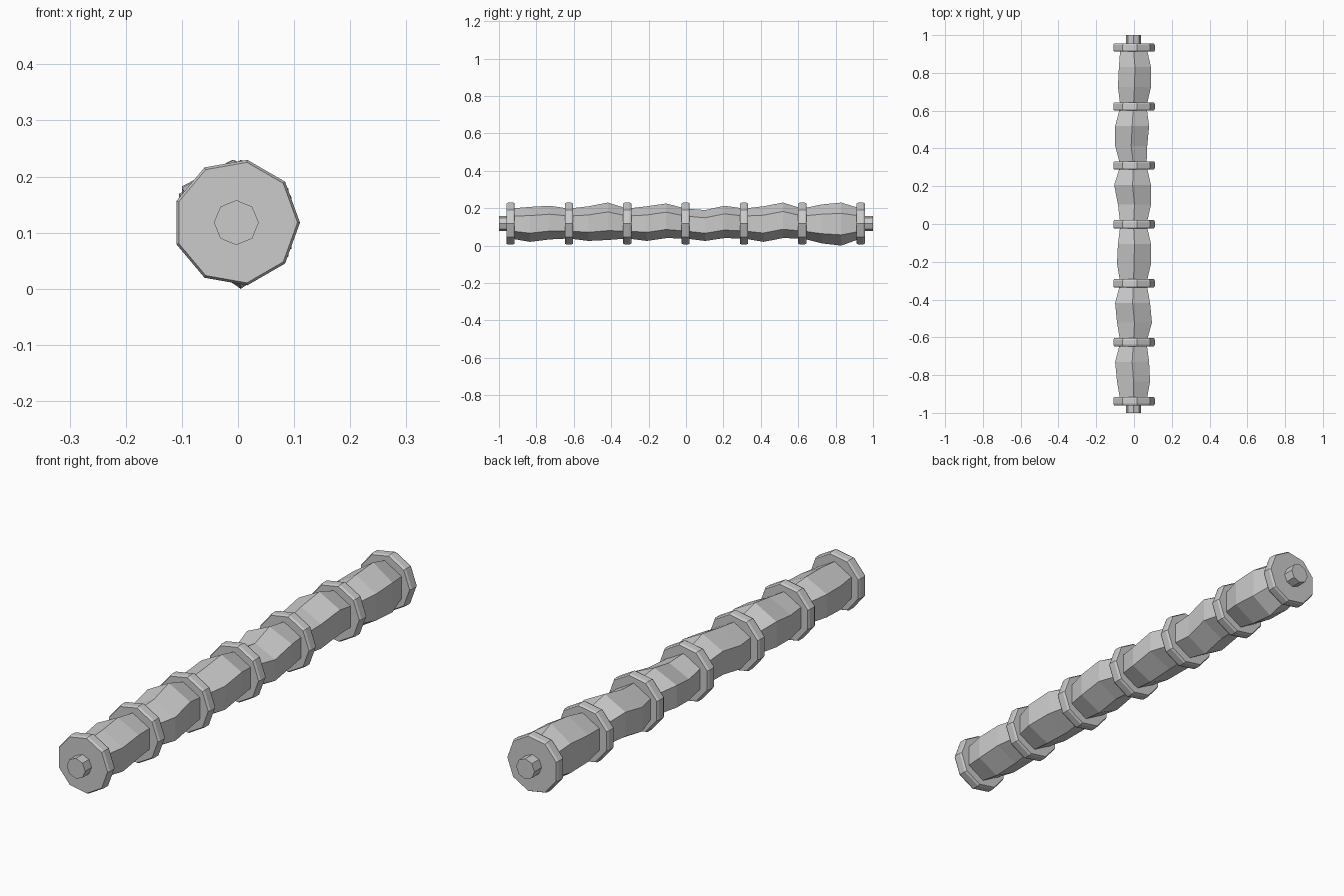
import bpy
import bmesh
from math import cos, sin, radians, pi

if "Cube" in bpy.data.objects:
    bpy.data.objects.remove(bpy.data.objects["Cube"], do_unlink=True)

stone = bpy.data.materials.new("light_grey")
stone.use_nodes = True
GREY = (0.6, 0.6, 0.6, 1)
stone.diffuse_color = GREY
stone.node_tree.nodes["Principled BSDF"].inputs["Base Color"].default_value = GREY

AXIS_X, AXIS_Z = -0.003, 0.118
SPACING, FIRST = 0.312, -0.938
COLLAR_WIDTH = 0.044


def loft(name, sides, start_angle, sections):
    """Capped prism along y; each section is (y, centre x, centre z, radius x, radius z)."""
    bm = bmesh.new()
    loops = []
    for y, cx, cz, rx, rz in sections:
        angles = [start_angle + 2 * pi * i / sides for i in range(sides)]
        loops.append([bm.verts.new((cx + rx * cos(a), y, cz + rz * sin(a))) for a in angles])
    for a, b in zip(loops, loops[1:]):
        for i in range(sides):
            j = (i + 1) % sides
            bm.faces.new((a[i], a[j], b[j], b[i]))
    bm.faces.new(loops[0])
    bm.faces.new(loops[-1])
    bmesh.ops.recalc_face_normals(bm, faces=bm.faces[:])
    mesh = bpy.data.meshes.new(name)
    bm.to_mesh(mesh)
    bm.free()
    mesh.materials.append(stone)
    obj = bpy.data.objects.new(name, mesh)
    bpy.context.collection.objects.link(obj)
    return obj


def round_section(y, radius):
    return (y, AXIS_X, AXIS_Z, radius, radius)


# Thin octagonal core poking out of both ends
loft("core_shaft", 8, 0, [round_section(-1, 0.04), round_section(1, 0.04)])

# Nine-sided collars with chamfered rims
for n in range(7):
    y = FIRST + n * SPACING
    half = COLLAR_WIDTH / 2
    loft(f"collar_{n + 1}", 9, 0, [
        round_section(y - half, 0.109), round_section(y - half * 0.6, 0.1135),
        round_section(y + half * 0.6, 0.1135), round_section(y + half, 0.109)])

# Irregular hexagonal grips: left, right, bottom and top of the two swollen loops
BULGES = [
    ((-.09, .085, .02, .207), (-.10, .08, .033, .213)),
    ((-.09, .095, .025, .21), (-.10, .085, .03, .23)),
    ((-.09, .09, .025, .21), (-.085, .09, .04, .225)),
    ((-.085, .09, .025, .19), (-.105, .09, .04, .213)),
    ((-.10, .07, .02, .21), (-.10, .08, .04, .23)),
    ((-.085, .09, .012, .22), (-.08, .09, 0, .23)),
]
for n, pair in enumerate(BULGES):
    y0 = FIRST + n * SPACING
    sections = [round_section(y0, 0.08)]
    for k, (left, right, bottom, top) in enumerate(pair):
        sections.append((y0 + SPACING * (k + 1) / 3, (left + right) / 2, (bottom + top) / 2,
                         (right - left) / 2 / cos(radians(30)), (top - bottom) / 2))
    sections.append(round_section(y0 + SPACING, 0.08))
    loft(f"grip_{n + 1}", 6, radians(90), sections)
